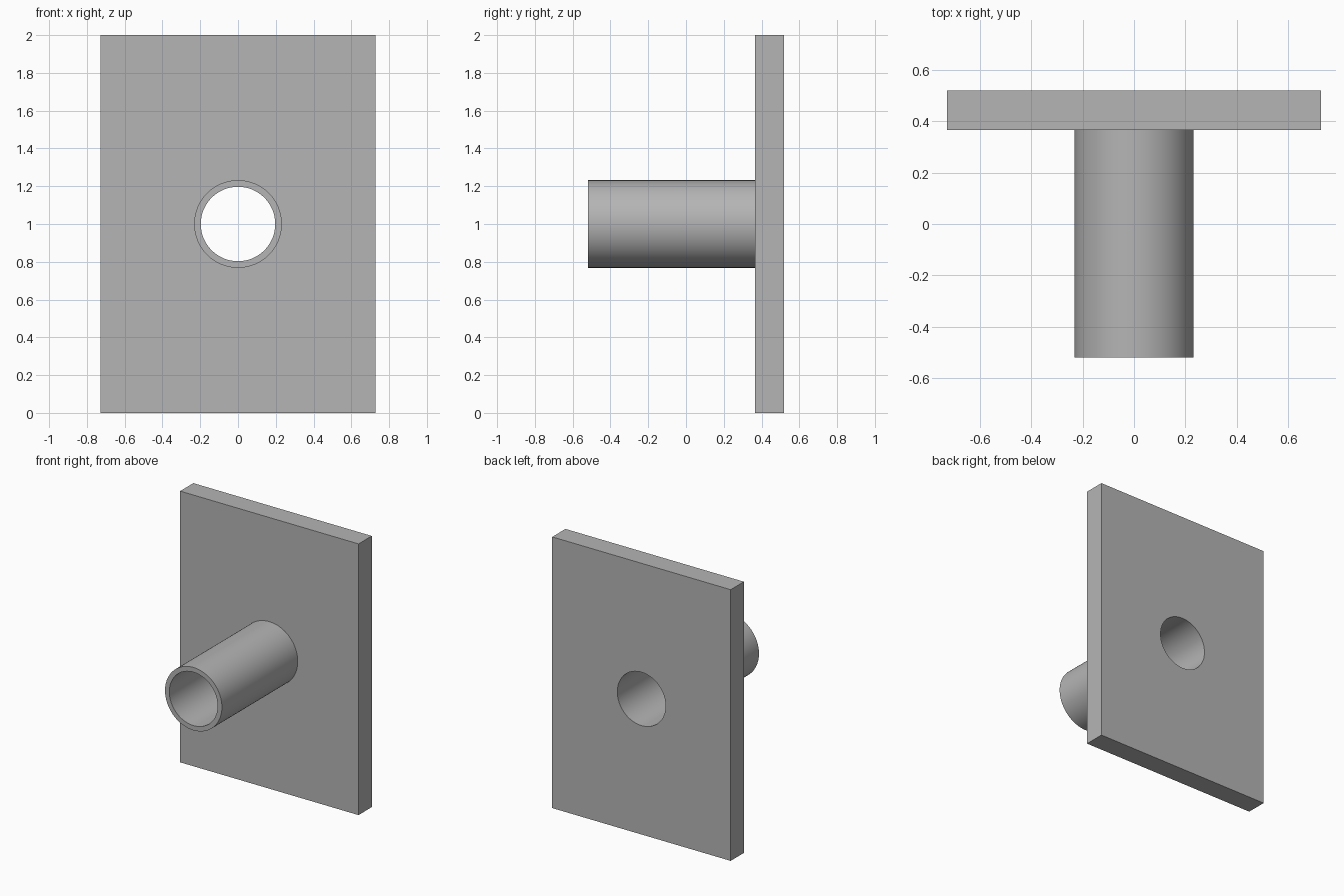
import bpy
import bmesh
import math
from mathutils import Matrix, Vector

cube = bpy.data.objects.get("Cube")
if cube:
    bpy.data.objects.remove(cube, do_unlink=True)

WIDTH, HEIGHT = 1.456, 2.0
FRONT, PLATE_FRONT, BACK = -0.519, 0.365, 0.519
OUTER, BORE = 0.232, 0.197
SIDES = 96
CENTRE = Vector((0, 0, HEIGHT / 2))

grey = bpy.data.materials.new("plain grey")
grey.use_nodes = True
colour = (0.46, 0.46, 0.46, 1)
grey.diffuse_color = colour
grey.node_tree.nodes["Principled BSDF"].inputs["Base Color"].default_value = colour


def make_object(name, bm):
    bmesh.ops.recalc_face_normals(bm, faces=bm.faces)
    mesh = bpy.data.meshes.new(name)
    bm.to_mesh(mesh)
    bm.free()
    mesh.materials.append(grey)
    obj = bpy.data.objects.new(name, mesh)
    bpy.context.collection.objects.link(obj)
    bpy.ops.object.select_all(action="DESELECT")
    obj.select_set(True)
    bpy.context.view_layer.objects.active = obj
    bpy.ops.object.shade_smooth_by_angle(angle=math.radians(30))
    return obj


def ring(bm, radius, y):
    """Closed circle of edges around the bore axis."""
    place = Matrix.Translation(CENTRE + Vector((0, y, 0))) @ Matrix.Rotation(math.pi / 2, 4, "X")
    verts = bmesh.ops.create_circle(bm, segments=SIDES, radius=radius, matrix=place)["verts"]
    return list({e for v in verts for e in v.link_edges})


def bridge(bm, a, b):
    bmesh.ops.bridge_loops(bm, edges=a + b)


# Hollow tube, open where it meets the plate
bm = bmesh.new()
rings = [ring(bm, r, y) for r, y in
         ((OUTER, PLATE_FRONT), (OUTER, FRONT), (BORE, FRONT), (BORE, PLATE_FRONT))]
for a, b in zip(rings, rings[1:]):
    bridge(bm, a, b)
make_object("tube", bm)

# Back plate, with the bore running through it
bm = bmesh.new()
hole_front = ring(bm, BORE, PLATE_FRONT)
hole_back = ring(bm, BORE, BACK)
outlines = []
for y in (PLATE_FRONT, BACK):
    corners = [bm.verts.new((sx * WIDTH / 2, y, z))
               for sx, z in ((-1, 0), (1, 0), (1, HEIGHT), (-1, HEIGHT))]
    outlines.append([bm.edges.new((corners[i - 1], corners[i])) for i in range(4)])
for hole, outline in zip((hole_front, hole_back), outlines):
    bmesh.ops.triangle_fill(bm, edges=hole + outline, use_beauty=True)
bridge(bm, hole_front, hole_back)
bridge(bm, *outlines)
make_object("back_plate", bm)
